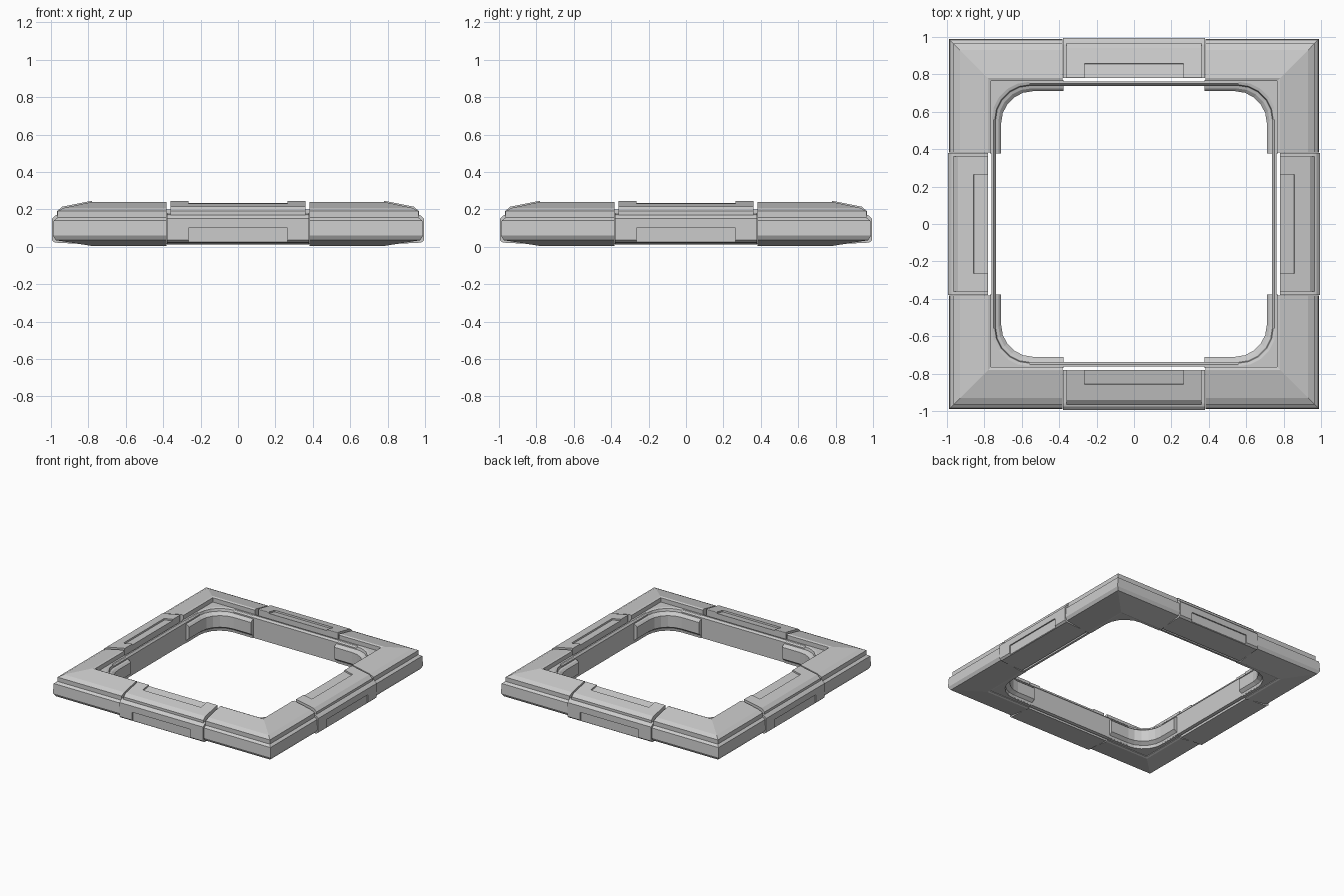
import bpy, bmesh
from math import pi, sin, cos, atan2
from mathutils import Matrix, Vector

if "Cube" in bpy.data.objects:
    bpy.data.objects.remove(bpy.data.objects["Cube"])


def loft(name, rings):
    """Skin a list of closed cross-sections and cap both ends."""
    bm = bmesh.new()
    rows = [[bm.verts.new(p) for p in ring] for ring in rings]
    n = len(rows[0])
    for a, b in zip(rows, rows[1:]):
        for i in range(n):
            j = (i + 1) % n
            bm.faces.new((a[i], a[j], b[j], b[i]))
    bm.faces.new(rows[0])
    bm.faces.new(rows[-1][::-1])
    bmesh.ops.remove_doubles(bm, verts=bm.verts, dist=1e-5)
    bmesh.ops.recalc_face_normals(bm, faces=bm.faces)
    me = bpy.data.meshes.new(name)
    bm.to_mesh(me)
    bm.free()
    ob = bpy.data.objects.new(name, me)
    bpy.context.collection.objects.link(ob)
    return ob


def straight(name, profile, half):
    """Extrude a (distance, height) profile along x on the front (-y) side."""
    return loft(name, [[(x, -d, z) for d, z in profile] for x in (-half, half)])


def box_cutter(name, size, matrix):
    x, y, z = (s / 2 for s in size)
    ob = loft(name, [[(sx * x, -y, -z), (sx * x, y, -z), (sx * x, y, z), (sx * x, -y, z)]
                     for sx in (-1, 1)])
    ob.data.transform(matrix)
    ob.hide_render = True
    ob.hide_viewport = True
    return ob


def cut(ob, cutter):
    m = ob.modifiers.new("recess", 'BOOLEAN')
    m.operation = 'DIFFERENCE'
    m.object = cutter
    m.solver = 'EXACT'


def around(ob):
    """Repeat a finished part on all four sides."""
    bpy.context.view_layer.update()
    dg = bpy.context.evaluated_depsgraph_get()
    me = bpy.data.meshes.new_from_object(ob.evaluated_get(dg))
    ob.modifiers.clear()
    ob.data = me
    for k in range(1, 4):
        c = bpy.data.objects.new(f"{ob.name}_{k + 1}", me)
        c.rotation_euler.z = k * pi / 2
        bpy.context.collection.objects.link(c)


END = 0.382

# Mitred corner mouldings
prof = [(0.78, 0.004), (0.975, 0.035), (0.99, 0.06), (0.985, 0.14), (0.965, 0.155),
        (0.965, 0.19), (0.93, 0.208), (0.78, 0.24), (0.765, 0.235), (0.765, 0.01)]
around(loft("corner_moulding", [[(d, END, z) for d, z in prof],
                                [(d, d, z) for d, z in prof],
                                [(END, d, z) for d, z in prof]]))

# Rounded stepped lining inside each corner
lining = [(0.77, 0.20, 0), (0.76, 0.20, .20), (0.745, 0.195, .19), (0.74, 0.175, .185),
          (0.725, 0.17, .175), (0.71, 0.155, .17), (0.71, 0.06, .17), (0.735, 0.04, .18),
          (0.74, 0.015, .185), (0.77, 0.015, 0)]
STEPS = 5
rings = [[(d, END - .004, z) for d, z, r in lining]]
for i in range(STEPS + 1):
    a = i * pi / 2 / STEPS
    rings.append([(d - r + r * cos(a), d - r + r * sin(a), z) for d, z, r in lining])
rings.append([(END - .004, d, z) for d, z, r in lining])
around(loft("corner_lining", rings))

# Straight inner rails linking the linings
around(straight("inner_rail", [(0.738, 0.02), (0.762, 0.015), (0.762, 0.20),
                               (0.75, 0.20), (0.738, 0.185)], 0.56))

# Side blocks with a recessed outer panel
base = straight("side_block", [(0.78, 0.012), (0.98, 0.022), (0.995, 0.035), (0.995, 0.15),
                               (0.975, 0.168), (0.96, 0.172), (0.78, 0.18)], 0.38)
cut(base, box_cutter("panel_cutter", (0.53, 0.04, 0.10),
                     Matrix.Translation((0, -1.005, 0.05))))
around(base)

# Raised top caps with a sloped recess open to the inside
cap = straight("side_cap", [(0.78, 0.16), (0.968, 0.16), (0.968, 0.19), (0.94, 0.214),
                            (0.785, 0.245), (0.78, 0.243)], 0.362)
slope = atan2(0.031, 0.155)
cut(cap, box_cutter("cap_cutter", (0.53, 0.12, 0.04),
                    Matrix.Translation((0, -0.80, 0.250)) @ Matrix.Rotation(slope, 4, 'X')))
around(cap)

for ob in [o for o in bpy.data.objects if o.hide_render]:
    bpy.data.objects.remove(ob)
